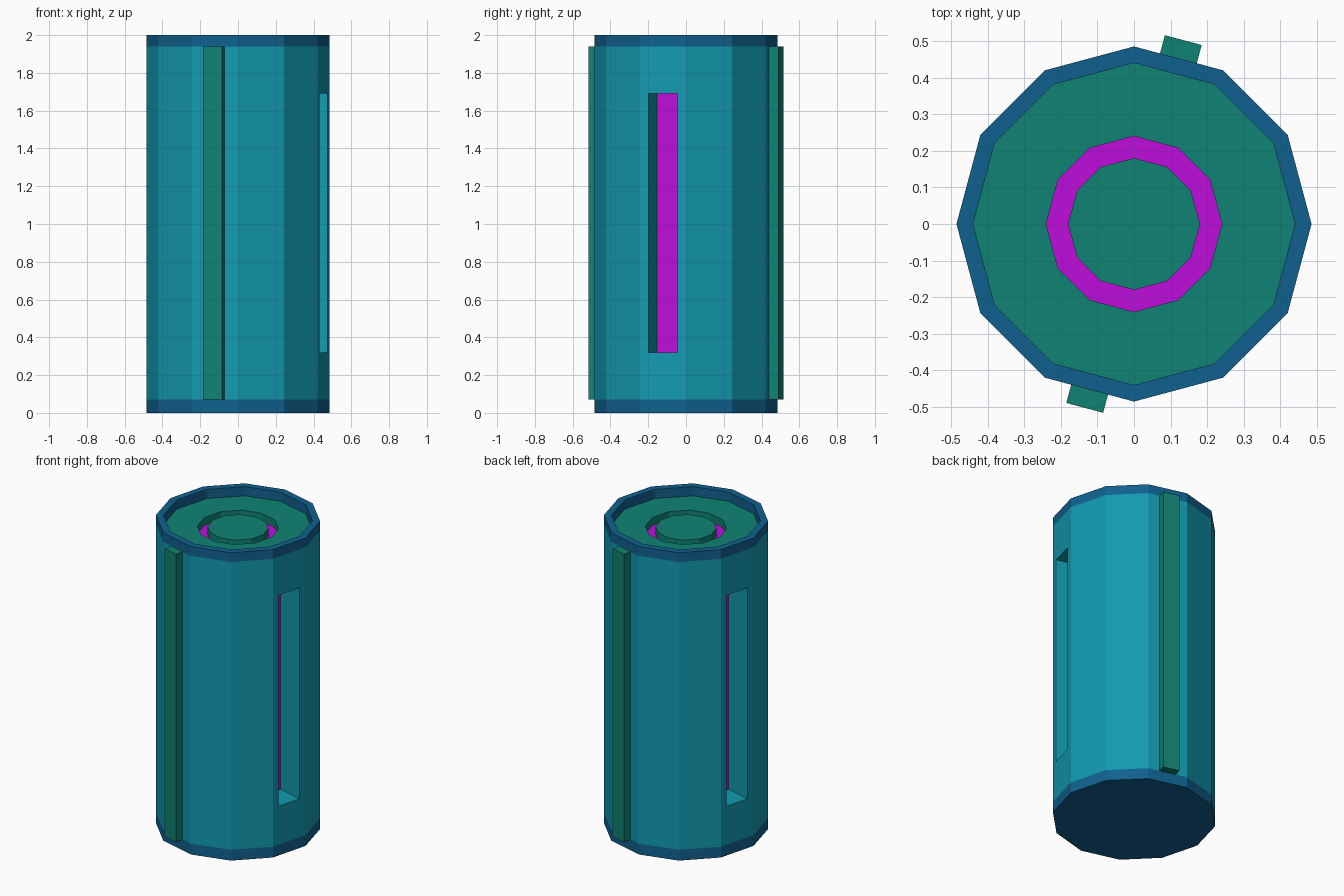
import bpy, bmesh, math
from mathutils import Vector, Matrix

if "Cube" in bpy.data.objects:
    bpy.data.objects.remove(bpy.data.objects["Cube"])

N, R = 12, 0.485
APOTHEM = R * math.cos(math.pi / N)
Z0, Z1 = 0.07, 1.94


def material(name, rgb):
    m = bpy.data.materials.new(name)
    lin = [(c / 255 / 12.92) if c < 10 else ((c / 255 + 0.055) / 1.055) ** 2.4 for c in rgb]
    m.diffuse_color = (*lin, 1)
    m.use_nodes = True
    m.node_tree.nodes["Principled BSDF"].inputs["Base Color"].default_value = m.diffuse_color
    return m


TEAL = material("teal", (18, 154, 176))
BLUE = material("deep_blue", (16, 97, 143))
GREEN = material("sea_green", (15, 131, 115))
MAGENTA = material("magenta", (190, 14, 218))


def finish(bm, name, *mats):
    me = bpy.data.meshes.new(name)
    bm.to_mesh(me)
    bm.free()
    for m in mats:
        me.materials.append(m)
    ob = bpy.data.objects.new(name, me)
    bpy.context.collection.objects.link(ob)
    return ob


def lathe(name, profile, mat):
    """Twelve-sided surface from (radius, height) points; radius 0 caps it."""
    bm = bmesh.new()
    rings = []
    for r, z in profile:
        rings.append([bm.verts.new((r * math.cos(2 * math.pi * i / N),
                                    r * math.sin(2 * math.pi * i / N), z))
                      for i in range(N)] if r else None)
    for a, b in zip(rings, rings[1:]):
        if a is None:
            bm.faces.new(b[::-1])
        elif b is None:
            bm.faces.new(a)
        else:
            for i in range(N):
                j = (i + 1) % N
                bm.faces.new((a[i], a[j], b[j], b[i]))
    return finish(bm, name, mat)


# Blue end cap and open top rim
lathe("bottom_cap", [(0, 0), (R, 0), (R, Z0)], BLUE)
lathe("top_rim", [(R, Z1), (R, 2), (0.44, 2), (0.44, Z1)], BLUE)

# Recessed top plate, glowing groove and centre boss
lathe("top_plate", [(0.44, Z1), (0.24, Z1), (0.24, 1.89)], GREEN)
lathe("groove_ring", [(0.24, 1.89), (0.18, 1.89)], MAGENTA)
lathe("centre_boss", [(0.18, 1.89), (0.18, Z1), (0, Z1)], GREEN)

# Shell with a deep slot in two opposite sides
bm = bmesh.new()
low, high = [[bm.verts.new((R * math.cos(2 * math.pi * i / N),
                            R * math.sin(2 * math.pi * i / N), z))
              for i in range(N)] for z in (Z0, Z1)]
for i in range(N):
    j = (i + 1) % N
    outer = [low[i], low[j], high[j], high[i]]
    if i not in (5, 11):
        bm.faces.new(outer)
        continue
    turn = Matrix.Rotation(2 * math.pi * (i + 0.5) / N, 3, 'Z')
    edge, floor = [[bm.verts.new(turn @ Vector((d, y, z)))
                    for y, z in ((-0.08, 0.32), (0.08, 0.32), (0.08, 1.69), (-0.08, 1.69))]
                   for d in (APOTHEM, APOTHEM - 0.174)]
    for a, b in ((outer, edge), (edge, floor)):
        for k in range(4):
            n = (k + 1) % 4
            bm.faces.new((a[k], a[n], b[n], b[k]))
    bm.faces.new(floor).material_index = 1
finish(bm, "slotted_shell", TEAL, MAGENTA)

# Raised vertical ribs on the front and back
for name, angle in (("front_rib", -105), ("back_rib", 75)):
    bm = bmesh.new()
    inner, outer = APOTHEM - 0.01, 0.52
    place = (Matrix.Rotation(math.radians(angle), 4, 'Z')
             @ Matrix.Translation(((inner + outer) / 2, 0, (Z0 + Z1) / 2))
             @ Matrix.Diagonal((outer - inner, 0.104, Z1 - Z0, 1)))
    bmesh.ops.create_cube(bm, size=1, matrix=place)
    finish(bm, name, GREEN)
